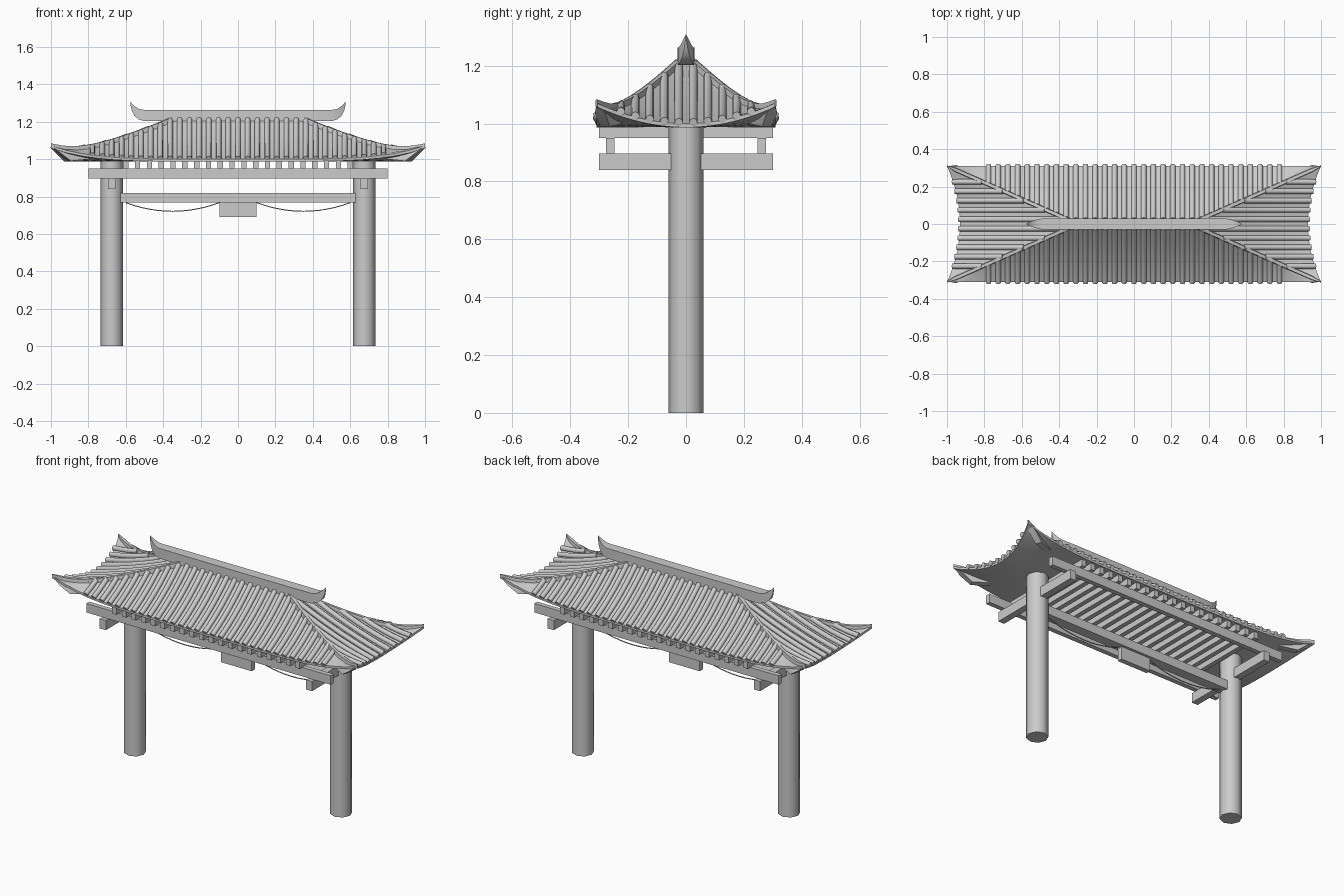
import bpy, bmesh, math
from mathutils import Vector

if "Cube" in bpy.data.objects:
    bpy.data.objects.remove(bpy.data.objects["Cube"])

TOP, DROP, LIFT, EAVE = 1.23, 0.23, 0.072, 0.31


def mesh_obj(name, bm, angle=30):
    bmesh.ops.recalc_face_normals(bm, faces=bm.faces)
    me = bpy.data.meshes.new(name)
    bm.to_mesh(me)
    bm.free()
    ob = bpy.data.objects.new(name, me)
    bpy.context.collection.objects.link(ob)
    smooth(ob, angle)
    return ob


def smooth(ob, angle):
    bpy.ops.object.select_all(action='DESELECT')
    ob.select_set(True)
    bpy.context.view_layer.objects.active = ob
    bpy.ops.object.shade_smooth_by_angle(angle=math.radians(angle))


def box(name, x, y, z):
    bm = bmesh.new()
    bmesh.ops.create_cube(bm, size=1)
    for v in bm.verts:
        v.co = Vector([(r[0] + r[1]) / 2 + c * (r[1] - r[0]) for c, r in zip(v.co, (x, y, z))])
    return mesh_obj(name, bm)


def tubes(name, paths, radius, res=2):
    cu = bpy.data.curves.new(name, 'CURVE')
    cu.dimensions = '3D'
    cu.bevel_depth, cu.bevel_resolution, cu.use_fill_caps = radius, res, True
    for path in paths:
        sp = cu.splines.new('POLY')
        sp.points.add(len(path) - 1)
        for p, co in zip(sp.points, path):
            p.co = (*co, 1)
    ob = bpy.data.objects.new(name, cu)
    bpy.context.collection.objects.link(ob)
    bpy.ops.object.select_all(action='DESELECT')
    ob.select_set(True)
    bpy.context.view_layer.objects.active = ob
    bpy.ops.object.convert(target='MESH')
    smooth(bpy.context.view_layer.objects.active, 50)


def grid(bm, fn, us, ts):
    rows = [[bm.verts.new(fn(u, t)) for u in us] for t in ts]
    for a, b in zip(rows, rows[1:]):
        for i in range(len(us) - 1):
            bm.faces.new((a[i], a[i + 1], b[i + 1], b[i]))


def slope_z(u, t, power):
    s = min(t, 1)
    return TOP - DROP * (1.3 * t - 0.3 * t * t) + LIFT * abs(u) ** power * s ** 6


def front(u, t):
    drop = 0.013 if t > 1 else 0
    s = min(t, 1)
    return Vector((u * (0.3 + (0.7 * s)), -EAVE * s, slope_z(u, s, 5) - drop))


def side(u, t):
    drop = 0.013 if t > 1 else 0
    s = min(t, 1)
    return Vector((0.3 + (0.63 + 0.07 * u * u) * s, EAVE * s * u, slope_z(u, s, 2) - drop))


# Roof shell: four concave slopes with fascia, and a curved soffit
us = [i / 12 - 1 for i in range(25)]
ts = [i / 10 for i in range(11)] + [1.1]
bm = bmesh.new()
for s in (1, -1):
    grid(bm, lambda u, t: front(u, t) * Vector((1, 1, 1)).x if s > 0 else
         Vector((front(u, t).x, -front(u, t).y, front(u, t).z)), us, ts)
    grid(bm, lambda u, t: Vector((s * side(u, t).x, side(u, t).y, side(u, t).z)), us, ts)
grid(bm, lambda u, v: Vector((u * (0.93 + 0.07 * v * v), EAVE * v,
                              TOP - DROP - 0.013 + LIFT * abs(u) ** 5 * v * v)), us, us)
bmesh.ops.remove_doubles(bm, verts=bm.verts, dist=0.0005)
mesh_obj("roof_shell", bm)

# Tile rolls on the long slopes
paths = []
for i in range(31):
    x = -0.778 + i * 1.556 / 30
    t0 = max(0.08, (abs(x) - 0.3) / 0.7 + 0.01)
    for s in (1, -1):
        path = []
        for k in range(8):
            t = t0 + (1.015 - t0) * k / 7
            path.append((x, s * EAVE * t, slope_z(x / (0.3 + 0.7 * t), t, 5) + 0.006))
        paths.append(path)
tubes("long_slope_tiles", paths, 0.0145)

# Tile rolls on the end slopes
paths = []
for i in range(10):
    y = -0.225 + i * 0.05
    t0 = abs(y) / EAVE + 0.01
    for s in (1, -1):
        path = []
        for k in range(8):
            t = t0 + (1.01 - t0) * k / 7
            u = y / (EAVE * t)
            path.append((s * (0.3 + (0.63 + 0.07 * u * u) * t), y, slope_z(u, t, 2) + 0.006))
        paths.append(path)
tubes("end_slope_tiles", paths, 0.0145)

# Hip ridges and the upturned corner keels
for sx in (1, -1):
    for sy in (1, -1):
        n = Vector((-sy * 0.31, sx * 0.7, 0)).normalized()
        bm = bmesh.new()
        rings = []
        for k in range(15):
            t = 0.05 + 0.95 * k / 14
            c = Vector((sx * (0.3 + 0.7 * t), sy * EAVE * t, slope_z(1, t, 2)))
            w = 0.012 if k < 14 else 0.003
            h = 0.016 if k < 14 else 0.012
            rings.append([bm.verts.new(c + n * a + Vector((0, 0, b)))
                          for a, b in ((-w, -0.012), (-w * 0.7, h), (w * 0.7, h), (w, -0.012))])
        for a, b in zip(rings, rings[1:]):
            for i in range(4):
                bm.faces.new((a[i], a[(i + 1) % 4], b[(i + 1) % 4], b[i]))
        bm.faces.new(rings[0])
        bm.faces.new(rings[-1])
        mesh_obj("hip_ridge", bm)

        bm = bmesh.new()
        for x, y, z, w in ((0.985, 0.305, 1.06, 0.006), (0.96, 0.297, 1.035, 0.02),
                           (0.90, 0.28, 0.99, 0.018), (0.80, 0.235, 1.0, 0.018),
                           (0.82, 0.24, 1.02, 0.018)):
            for a in (-w, w):
                bm.verts.new(Vector((sx * x, sy * y, z)) + n * a)
        bmesh.ops.convex_hull(bm, input=bm.verts)
        mesh_obj("corner_keel", bm)

# Main ridge: lower and upper outline with half width, ends tapering to horns
half = [(0, 1.203, 1.263, 0.03), (0.40, 1.203, 1.263, 0.03), (0.50, 1.203, 1.263, 0.028),
        (0.53, 1.212, 1.268, 0.021), (0.555, 1.232, 1.285, 0.012), (0.568, 1.26, 1.298, 0.006),
        (0.576, 1.295, 1.308, 0.001)]
stations = [(-x, a, b, w) for x, a, b, w in half[:0:-1]] + half
bm = bmesh.new()
rings = [[bm.verts.new((x, y, z)) for y, z in ((-w, a), (w, a), (w, b), (-w, b))]
         for x, a, b, w in stations]
for a, b in zip(rings, rings[1:]):
    for i in range(4):
        bm.faces.new((a[i], a[(i + 1) % 4], b[(i + 1) % 4], b[i]))
bm.faces.new(rings[0])
bm.faces.new(rings[-1])
mesh_obj("main_ridge", bm)

# Pillars with cross arms
for s in (1, -1):
    bm = bmesh.new()
    bmesh.ops.create_cone(bm, cap_ends=True, segments=8, radius1=0.06, radius2=0.06, depth=1.0)
    bmesh.ops.translate(bm, verts=bm.verts, vec=(s * 0.675, 0, 0.5))
    mesh_obj("pillar", bm, 50)
    box("cross_arm", (s * 0.675 - 0.02, s * 0.675 + 0.02), (-0.3, 0.3), (0.84, 0.897))
    # Long beams carried on the arms, front and back
    box("eave_beam", (-0.8, 0.8), (s * 0.262 - 0.014, s * 0.262 + 0.014), (0.897, 0.95))

# Rafters across the beams
for i in range(20):
    x = -0.6 + i * 1.2 / 19
    box("rafter", (x - 0.014, x + 0.014), (-0.3, 0.3), (0.95, 0.989))

# Tie beam, blank plaque and hanging cords
box("tie_beam", (-0.65, 0.65), (-0.03, 0.03), (0.767, 0.82))
box("plaque", (-0.1, 0.1), (-0.015, 0.015), (0.69, 0.768))
cords = []
for s in (1, -1):
    cords.append([(s * (0.1 + 0.5 * k / 12), 0, 0.767 - 0.046 * (1 - (k / 6 - 1) ** 2))
                  for k in range(13)])
tubes("hanging_cords", cords, 0.003, 1)
